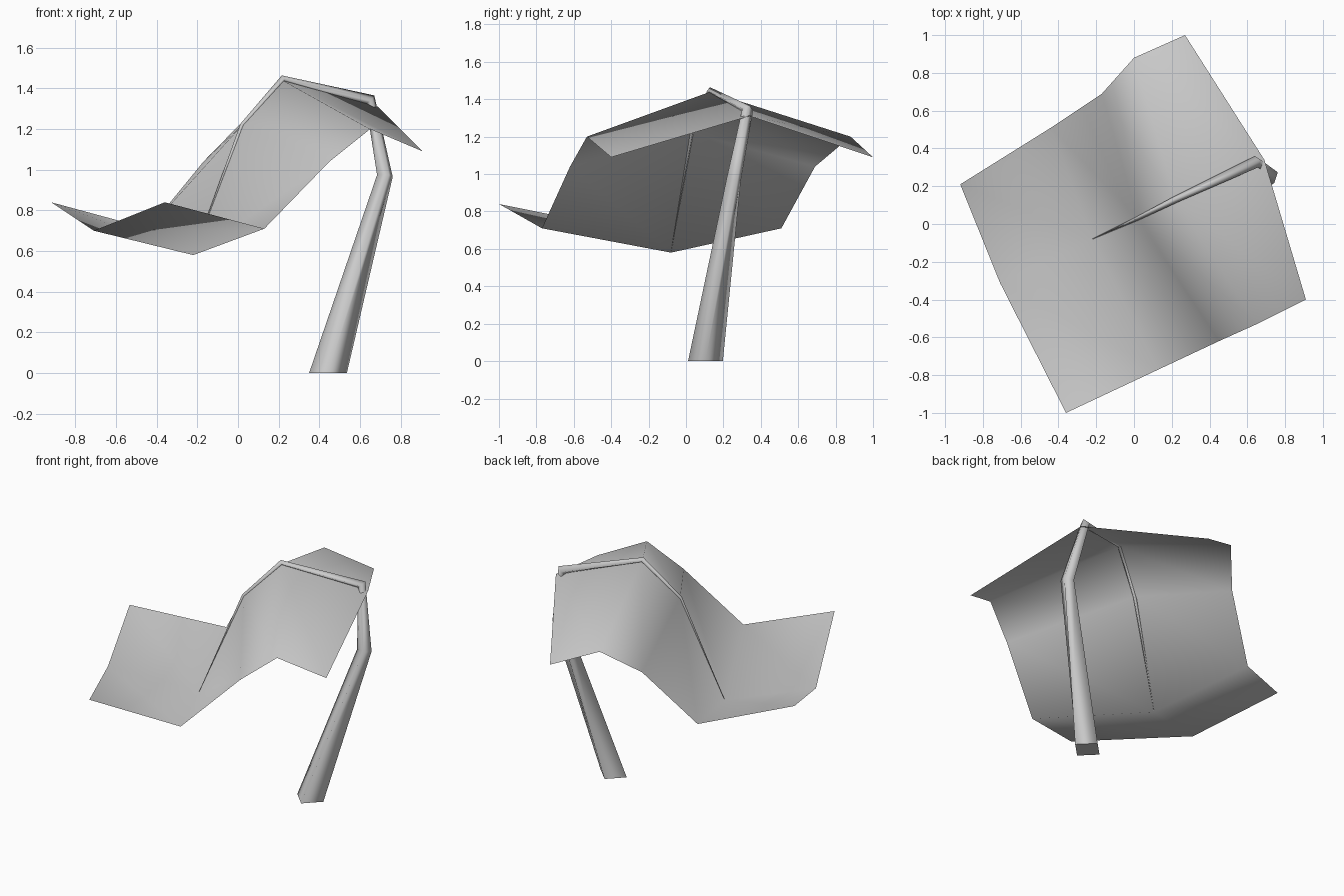
import bpy
import bmesh
import math
from mathutils import Vector

default_cube = bpy.data.objects.get("Cube")
if default_cube:
    bpy.data.objects.remove(default_cube, do_unlink=True)

# One plain grey for everything
grey = bpy.data.materials.new("plain grey")
grey.use_nodes = True
colour = (0.6, 0.6, 0.6, 1.0)
grey.diffuse_color = colour
grey.node_tree.nodes["Principled BSDF"].inputs["Base Color"].default_value = colour


def finish(name, bm):
    """Turn a bmesh into a smooth shaded object."""
    for face in bm.faces:
        face.smooth = True
    mesh = bpy.data.meshes.new(name)
    bm.to_mesh(mesh)
    bm.free()
    mesh.materials.append(grey)
    obj = bpy.data.objects.new(name, mesh)
    bpy.context.collection.objects.link(obj)
    return obj


def bridge(bm, first, second, closed):
    """Fill quads between two rows of vertices."""
    count = len(first)
    for i in range(count if closed else count - 1):
        j = (i + 1) % count
        bm.faces.new((first[i], first[j], second[j], second[i]))


# Leaf blade: three lengthwise lines (near edge, midrib, far edge)
near_edge = [(0.91, -0.40, 1.09), (0.65, -0.53, 1.20), (0.45, -0.62, 1.04),
             (0.13, -0.77, 0.71), (-0.36, -1.0, 0.84)]
midrib = [(0.69, 0.34, 1.31), (0.22, 0.13, 1.44), (0.02, 0.03, 1.22),
          (-0.22, -0.08, 0.58), (-0.71, -0.31, 0.70)]
far_edge = [(0.27, 1.0, 1.09), (0.0, 0.88, 1.20), (-0.17, 0.69, 1.04),
            (-0.44, 0.51, 0.71), (-0.92, 0.21, 0.84)]
bm = bmesh.new()
rows = [[bm.verts.new(p) for p in line] for line in (near_edge, midrib, far_edge)]
for lower, upper in zip(rows, rows[1:]):
    bridge(bm, lower, upper, False)
bmesh.ops.recalc_face_normals(bm, faces=bm.faces[:])
if sum(f.normal.z for f in bm.faces) < 0:
    bmesh.ops.reverse_faces(bm, faces=bm.faces[:])
finish("leaf_blade", bm)

# Stem: four-sided tapering tube that bends over and follows the midrib
path = [Vector(p) for p in ((0.443, 0.104, 0), (0.723, 0.255, 0.97),
                            (0.65, 0.33, 1.345), (0.22, 0.13, 1.447),
                            (0.02, 0.03, 1.22), (-0.22, -0.08, 0.58))]
radii = [0.093, 0.043, 0.031, 0.018, 0.011, 0.001]
side = Vector((-0.43, 0.9, 0)).normalized()
bm = bmesh.new()
rings = []
for i, (centre, radius) in enumerate(zip(path, radii)):
    if i == 0:
        # The foot is cut level with the ground
        across, out = Vector((0, 1, 0)), Vector((1, 0, 0))
    else:
        tangent = (centre - path[i - 1]).normalized()
        if i + 1 < len(path):
            tangent += (path[i + 1] - centre).normalized()
        out = side.cross(tangent).normalized()
        across = tangent.cross(out).normalized()
    ring = []
    for k in range(4):
        angle = k * math.pi / 2
        ring.append(bm.verts.new(
            centre + radius * (math.cos(angle) * out + math.sin(angle) * across)))
    rings.append(ring)
for lower, upper in zip(rings, rings[1:]):
    bridge(bm, lower, upper, True)
foot = bm.faces.new(rings[0])
bm.faces.new(rings[-1])
bmesh.ops.recalc_face_normals(bm, faces=bm.faces[:])
# Keep a crisp rim around the foot
for edge in foot.edges:
    edge.smooth = False
finish("stem", bm)
